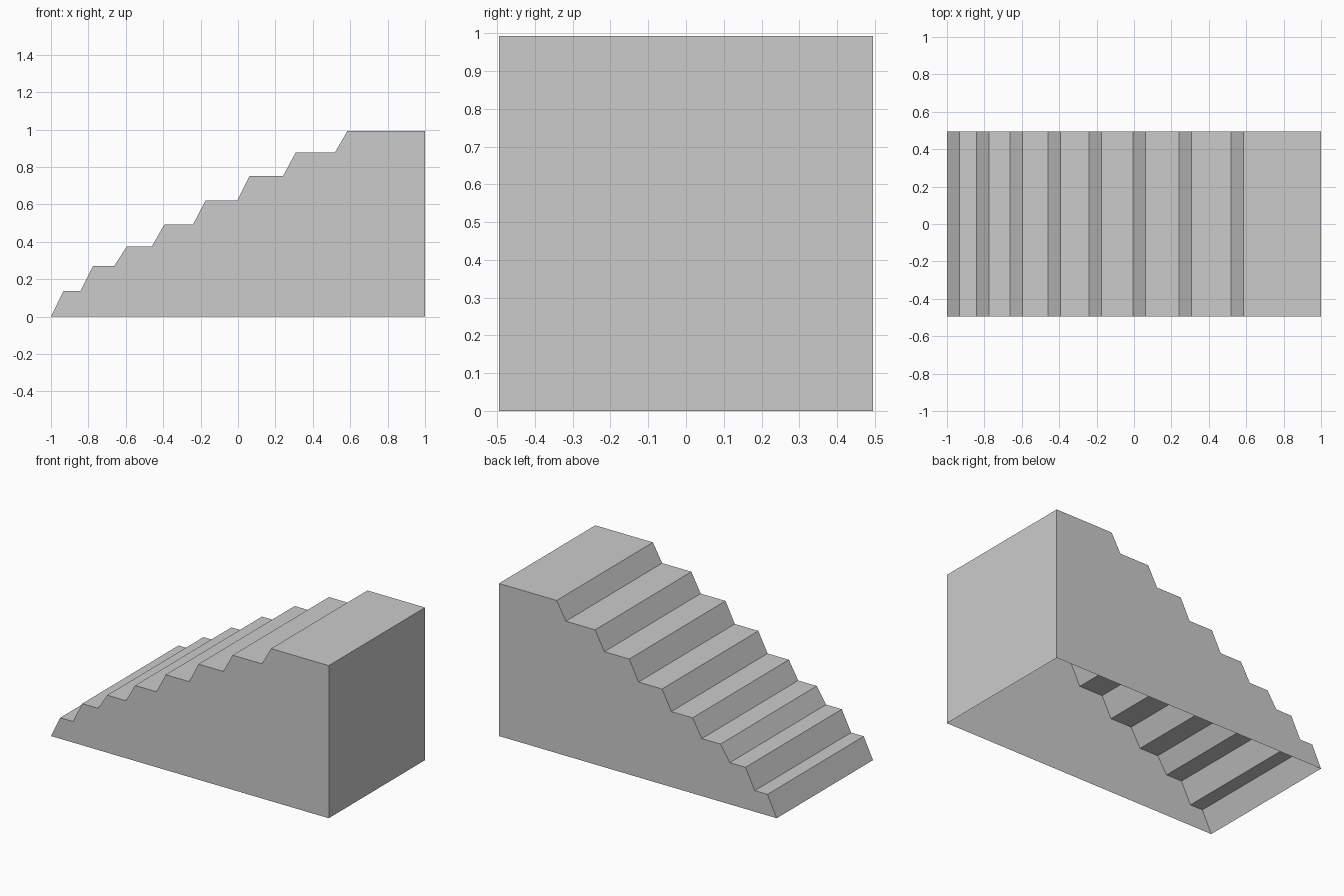
import bpy
import bmesh

cube = bpy.data.objects.get("Cube")
if cube:
    bpy.data.objects.remove(cube, do_unlink=True)

HALF_DEPTH = 0.495
SLOPE = 0.067  # horizontal run of each leaning riser

# Start of each riser and the height of the tread above it
STEPS = [(-1.0, 0.137), (-0.842, 0.271), (-0.662, 0.374), (-0.461, 0.491),
         (-0.241, 0.62), (-0.005, 0.752), (0.241, 0.876), (0.518, 0.993)]

# Plain grey
grey = bpy.data.materials.new("plain_grey")
grey.use_nodes = True
colour = (0.6, 0.6, 0.6, 1)
grey.diffuse_color = colour
grey.node_tree.nodes["Principled BSDF"].inputs["Base Color"].default_value = colour

# Side profile of the staircase
profile = []
floor = 0.0
for x, top in STEPS:
    profile += [(x, floor), (x + SLOPE, top)]
    floor = top
profile += [(1.0, floor), (1.0, 0.0)]

# Extrude the profile into a solid, then open the underside
bm = bmesh.new()
side = bm.faces.new([bm.verts.new((x, -HALF_DEPTH, z)) for x, z in profile])
result = bmesh.ops.extrude_face_region(bm, geom=[side], use_keep_orig=True)
moved = [v for v in result["geom"] if isinstance(v, bmesh.types.BMVert)]
bmesh.ops.translate(bm, verts=moved, vec=(0, 2 * HALF_DEPTH, 0))
bmesh.ops.recalc_face_normals(bm, faces=bm.faces[:])
underside = [f for f in bm.faces if all(v.co.z < 0.001 for v in f.verts)]
bmesh.ops.delete(bm, geom=underside, context="FACES_ONLY")

mesh = bpy.data.meshes.new("staircase")
bm.to_mesh(mesh)
bm.free()
mesh.materials.append(grey)
staircase = bpy.data.objects.new("staircase", mesh)
bpy.context.collection.objects.link(staircase)
